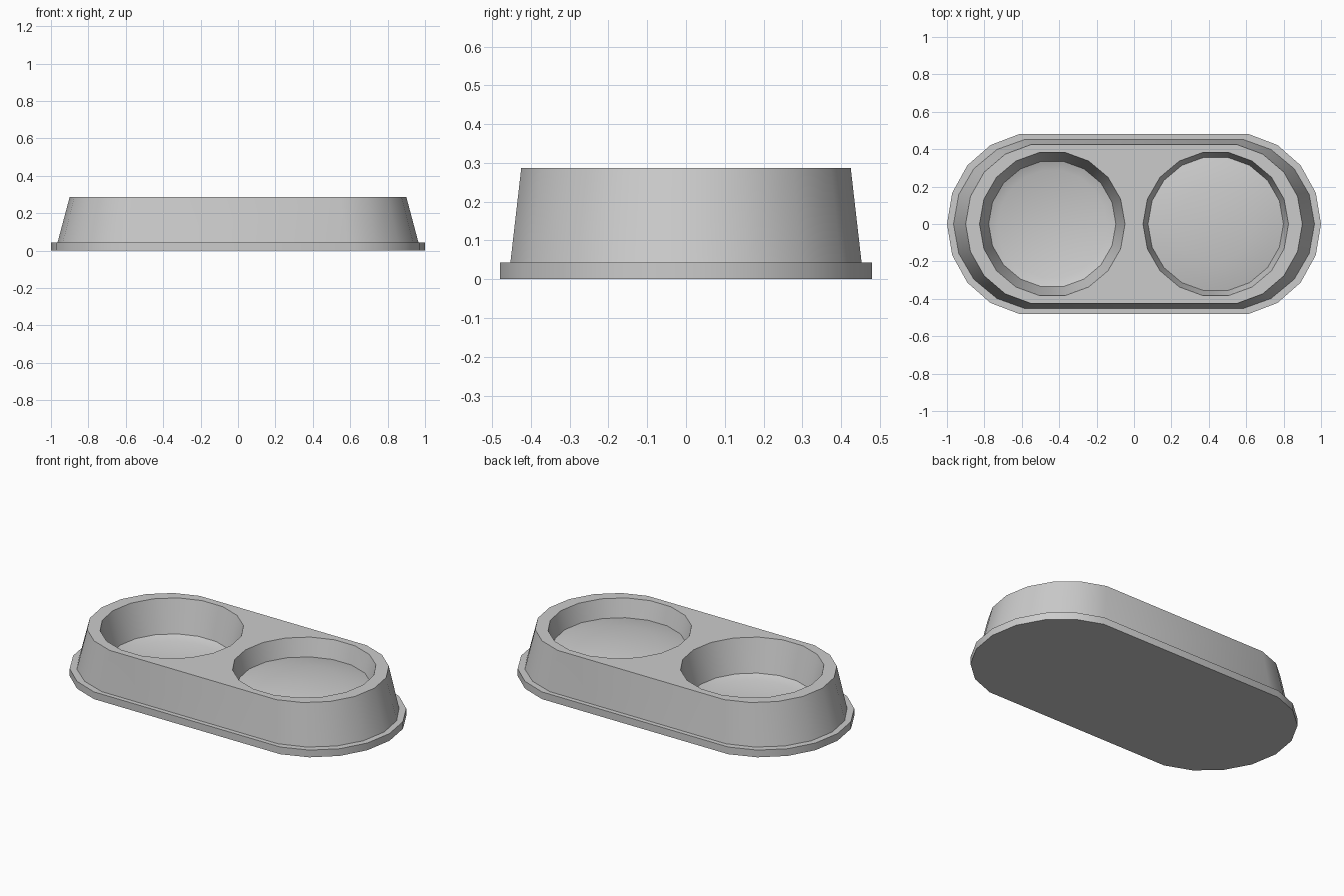
import bpy, bmesh, math

if "Cube" in bpy.data.objects:
    bpy.data.objects.remove(bpy.data.objects["Cube"])

SIDES = 18          # segments of every round shape
BOWL_X = 0.437      # bowl centre distance from the middle


def stadium(a, b, c, z):
    """Long rounded outline: half ellipses (a, b) whose centres sit at x = +-c."""
    pts = []
    for i in range(SIDES):
        t = 2 * math.pi * i / SIDES
        x, y = a * math.cos(t), b * math.sin(t)
        pts.append((x + math.copysign(c, x), y, z))
    return pts


def circle(r, x0, z):
    return [(x0 + r * math.cos(2 * math.pi * i / SIDES),
             r * math.sin(2 * math.pi * i / SIDES), z) for i in range(SIDES)]


def loft(name, loops):
    """Closed skin through a stack of loops, capped at both ends."""
    bm = bmesh.new()
    rings = [[bm.verts.new(p) for p in loop] for loop in loops]
    for low, high in zip(rings, rings[1:]):
        for i in range(SIDES):
            j = (i + 1) % SIDES
            bm.faces.new((low[i], low[j], high[j], high[i]))
    bm.faces.new(rings[0][::-1])
    bm.faces.new(rings[-1])
    bmesh.ops.recalc_face_normals(bm, faces=bm.faces)
    mesh = bpy.data.meshes.new(name)
    bm.to_mesh(mesh)
    bm.free()
    obj = bpy.data.objects.new(name, mesh)
    bpy.context.collection.objects.link(obj)
    return obj


def smooth(obj):
    bpy.ops.object.select_all(action='DESELECT')
    obj.select_set(True)
    bpy.context.view_layer.objects.active = obj
    bpy.ops.object.shade_smooth_by_angle(angle=math.radians(40))


# stand: foot plate with a tapered body on top
stand = loft("feeder_stand", [
    stadium(0.466, 0.4875, 0.534, 0.0),
    stadium(0.466, 0.4875, 0.534, 0.043),
    stadium(0.465, 0.460, 0.500, 0.043),
    stadium(0.424, 0.4315, 0.476, 0.287),
])

# two bowl recesses cut into the stand
for side in (-1, 1):
    cutter = loft("bowl_cutter", [circle(r, side * BOWL_X, z) for r, z in
                                  ((0.29, 0.075), (0.34, 0.095), (0.389, 0.287), (0.389, 0.35))])
    cutter.hide_render = True
    mod = stand.modifiers.new("bowl_recess", 'BOOLEAN')
    mod.operation, mod.solver, mod.object = 'DIFFERENCE', 'EXACT', cutter
    bpy.context.view_layer.objects.active = stand
    bpy.ops.object.modifier_apply(modifier=mod.name)
    bpy.data.objects.remove(cutter, do_unlink=True)
smooth(stand)

# shallow mound of food filling the right bowl
food = loft("food_mound", [circle(r, BOWL_X, z) for r, z in
                           ((0.35, 0.12), (0.368, 0.18), (0.30, 0.196),
                            (0.20, 0.209), (0.10, 0.217), (0.02, 0.219))])
smooth(food)
